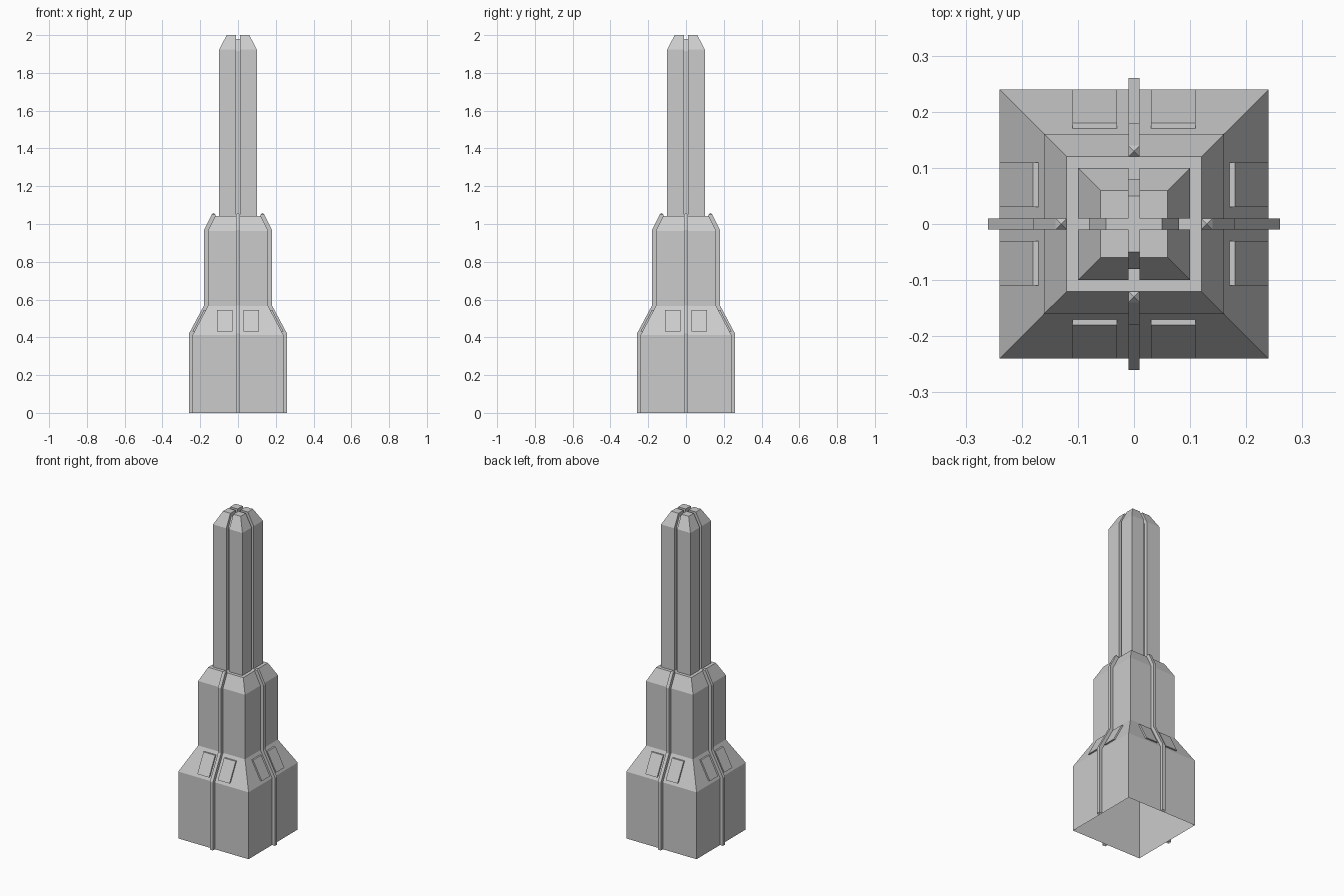
import bpy, bmesh
from mathutils import Matrix
from math import pi

if "Cube" in bpy.data.objects:
    bpy.data.objects.remove(bpy.data.objects["Cube"])

G = 0.01                      # half width of ribs and grooves
Z1, Z2, Z3, Z4 = 0.413, 0.565, 0.963, 1.043


def finish(name, bm, copies=1):
    """Rotate copies about z, weld, orient and link."""
    src = bm.faces[:]
    for i in range(1, copies):
        new = bmesh.ops.duplicate(bm, geom=src)["geom"]
        verts = [v for v in new if isinstance(v, bmesh.types.BMVert)]
        bmesh.ops.rotate(bm, verts=verts, cent=(0, 0, 0),
                         matrix=Matrix.Rotation(i * pi / 2, 3, 'Z'))
    bmesh.ops.remove_doubles(bm, verts=bm.verts[:], dist=1e-5)
    bmesh.ops.recalc_face_normals(bm, faces=bm.faces[:])
    me = bpy.data.meshes.new(name)
    bm.to_mesh(me)
    bm.free()
    ob = bpy.data.objects.new(name, me)
    bpy.context.collection.objects.link(ob)
    return ob


def face(bm, *pts):
    bm.faces.new([bm.verts.new(p) for p in pts])


# Stepped lower body, open underneath: one side, rotated four times
profile = [(0.24, 0), (0.24, Z1), (0.16, Z2), (0.16, Z3), (0.12, Z4), (0.10, Z4)]
bm = bmesh.new()
for (a, z), (b, w) in zip(profile, profile[1:]):
    face(bm, (-a, -a, z), (a, -a, z), (b, -b, w), (-b, -b, w))
finish("tower_body", bm, 4)


# Grooved spire: one corner quarter, rotated four times
def section(r, c, zr, zc):
    return [(0, -c, zc), (G, -c, zc), (G, -r, zr), (r, -r, zr),
            (r, -G, zr), (c, -G, zc), (c, 0, zc)]


bm = bmesh.new()
rings = [section(0.10, 0.08, Z4, Z4), section(0.10, 0.08, 1.923, 1.915),
         section(0.06, 0.05, 2.0, 1.979)]
for lo, hi in zip(rings, rings[1:]):
    for i in range(6):
        face(bm, lo[i], lo[i + 1], hi[i + 1], hi[i])
t = rings[-1]
top, low = (G, -G, 2.0), (G, -G, 1.979)
face(bm, t[2], t[3], t[4], top)                    # corner block top
face(bm, t[1], t[2], top, low)                     # cross groove walls
face(bm, t[4], t[5], low, top)
face(bm, t[0], t[1], low, (0, 0, 1.979))           # cross groove floor
face(bm, low, t[5], t[6], (0, 0, 1.979))
b = rings[0]
face(bm, b[0], b[1], b[2], (0, -0.10, Z4))         # ledge inside grooves
face(bm, b[4], b[5], b[6], (0.10, 0, Z4))
finish("spire", bm, 4)

# Ribs running up the middle of each side, with pointed tips
outer = [(0.26, 0), (0.26, Z1 + 0.006), (0.18, Z2 + 0.004), (0.18, Z3 + 0.006), (0.14, 1.049)]
inner = [(0.12, 1.049)] + profile[4::-1]
bm = bmesh.new()
for x in (-G, G):
    face(bm, *[(x, -y, z) for y, z in outer + inner])
strip = outer + inner[:2]
for i, ((a, z), (c, w)) in enumerate(zip(strip, strip[1:])):
    if i != 4:                                     # gap holds the tip
        face(bm, (-G, -a, z), (G, -a, z), (G, -c, w), (-G, -c, w))
base = [(-G, -0.14, 1.049), (G, -0.14, 1.049), (G, -0.12, 1.049), (-G, -0.12, 1.049)]
for i in range(4):
    face(bm, base[i], base[(i + 1) % 4], (0, -0.13, 1.06))
finish("ribs", bm, 4)

# Raised panels on the lower slope, two per side
slope = (Z2 - Z1) / 0.08
bm = bmesh.new()
for s in (-1, 1):
    x0, x1 = 0.03 * s, 0.11 * s
    zb, zt = Z1 + slope * 0.01, Z1 + slope * 0.07
    sec = [(0.23, zb), (0.24, zb), (0.18, zt), (0.17, zt)]
    for (a, z), (c, w) in zip(sec, sec[1:]):
        face(bm, (x0, -a, z), (x1, -a, z), (x1, -c, w), (x0, -c, w))
    for x in (x0, x1):
        face(bm, *[(x, -y, z) for y, z in sec])
finish("slope_panels", bm, 4)
